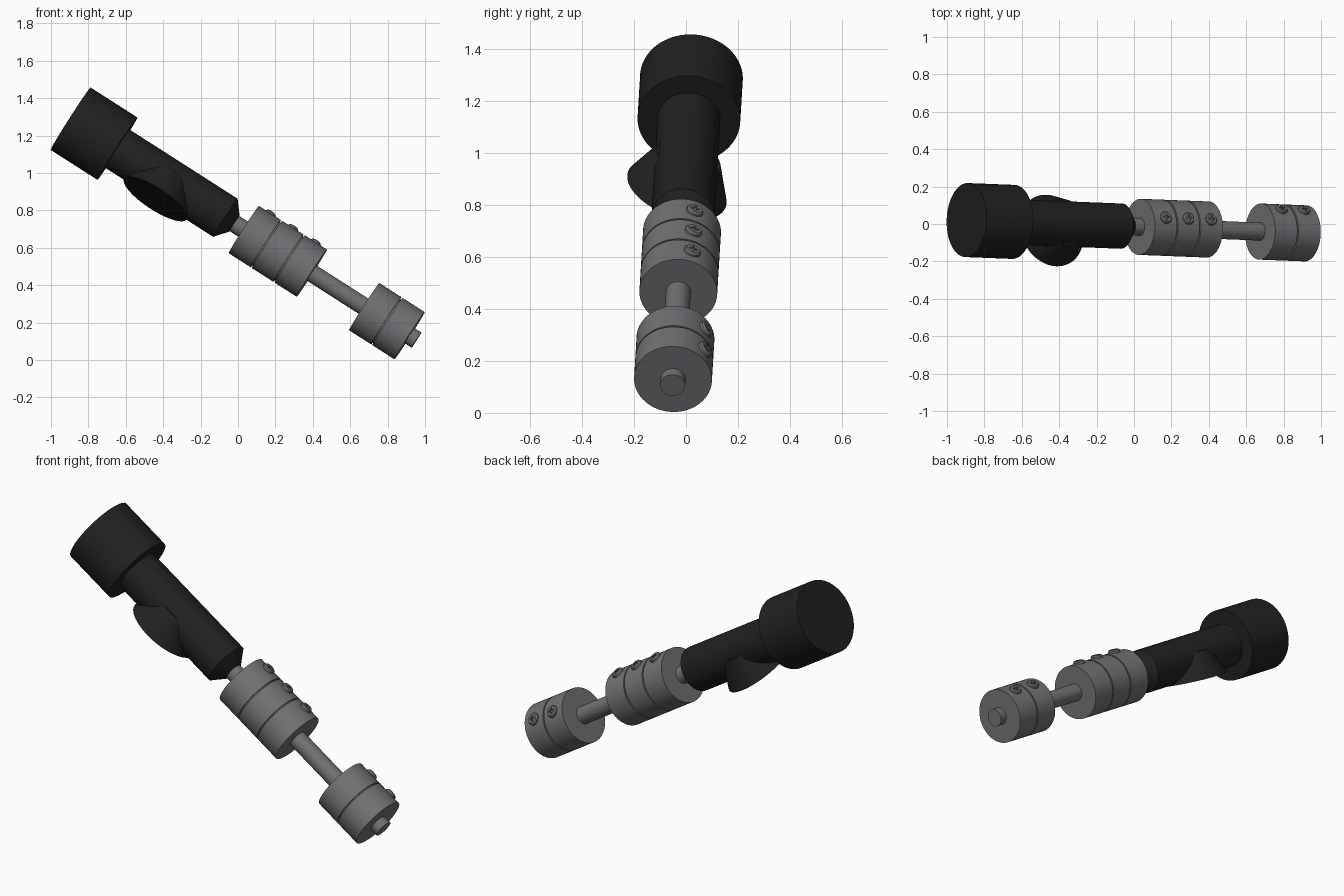
import bpy, bmesh, math
from mathutils import Matrix, Vector

if "Cube" in bpy.data.objects:
    bpy.data.objects.remove(bpy.data.objects["Cube"])

# Tilted main axis: local Z runs down the length, local X is "up", local Y is towards the front
D = Vector((0.842, -0.033, -0.539)).normalized()
U = Vector((0.539, 0, 0.842))
U = (U - D * U.dot(D)).normalized()
FRAME = Matrix((U, D.cross(U), D)).transposed().to_4x4()
FRAME.translation = Vector((-0.895, 0.021, 1.29))


def material(name, rgb):
    m = bpy.data.materials.new(name)
    m.diffuse_color = (*rgb, 1)
    m.use_nodes = True
    m.node_tree.nodes["Principled BSDF"].inputs["Base Color"].default_value = m.diffuse_color
    return m


BLACK = material("black_rubber", (0.015, 0.015, 0.015))
GREY = material("grey_metal", (0.165, 0.167, 0.175))


def place(name, mesh, mat, local=Matrix()):
    ob = bpy.data.objects.new(name, mesh)
    bpy.context.collection.objects.link(ob)
    ob.matrix_world = FRAME @ local
    if not mesh.materials:
        mesh.materials.append(mat)
    return ob


def smooth(ob):
    bpy.ops.object.select_all(action='DESELECT')
    ob.select_set(True)
    bpy.context.view_layer.objects.active = ob
    bpy.ops.object.shade_smooth_by_angle(angle=math.radians(30))


def lathe(name, profile, mat, local=Matrix(), sides=64):
    """Closed solid of revolution from (radius, height) points."""
    bm = bmesh.new()
    rings = [[bm.verts.new((r * math.cos(a), r * math.sin(a), h))
              for a in (2 * math.pi * i / sides for i in range(sides))] for r, h in profile]
    for lo, hi in zip(rings, rings[1:]):
        for i in range(sides):
            j = (i + 1) % sides
            bm.faces.new((lo[i], lo[j], hi[j], hi[i]))
    bm.faces.new(rings[0][::-1])
    bm.faces.new(rings[-1])
    mesh = bpy.data.meshes.new(name)
    bm.to_mesh(mesh)
    bm.free()
    ob = place(name, mesh, mat, local)
    smooth(ob)
    return ob


def radial(t, angle, dist):
    """Matrix whose Z points outwards from the axis at length t."""
    return (Matrix.Translation((0, 0, t)) @ Matrix.Rotation(math.radians(angle), 4, 'Z')
            @ Matrix.Rotation(math.pi / 2, 4, 'Y') @ Matrix.Translation((0, 0, dist)))


# Handle: large end cap, long grip with tapered tip
lathe("end_cap", [(0.198, 0), (0.198, 0.297)], BLACK)
lathe("grip", [(0.121, 0.28), (0.121, 0.983), (0.052, 1.04)], BLACK)
# Flared foot under the grip
lathe("flared_foot", [(0.13, -0.15), (0.2, 0)], BLACK, radial(0.615, 163, 0.122))

# Central rod
lathe("rod", [(0.048, 1.0), (0.048, 2.197)], GREY)


# Stacked discs separated by narrow grooves
def collar(name, start, count, w=0.144, r=0.15, g=0.004):
    prof = []
    for i in range(count):
        a, b = start + i * w, start + (i + 1) * w
        if i:
            prof += [(r - 0.012, a + g), (r, a + g)]
        else:
            prof.append((r, a))
        prof += [(r, b - g), (r - 0.012, b - g)] if i < count - 1 else [(r, b)]
    lathe(name, prof, GREY)


collar("triple_collar", 1.1, 3)
collar("double_collar", 1.865, 2)

# Screw head with a cross recess, cut once and reused
head = lathe("screw_head", [(0.033, -0.02), (0.033, 0.007), (0.027, 0.014)], GREY, sides=32)
bm = bmesh.new()
for sx, sy in ((0.034, 0.009), (0.009, 0.034)):
    m = Matrix.Translation((0, 0, 0.016)) @ Matrix.Diagonal((sx, sy, 0.02, 1))
    bmesh.ops.create_cube(bm, size=1, matrix=m)
cut_mesh = bpy.data.meshes.new("cross_cutter")
bm.to_mesh(cut_mesh)
bm.free()
cutter = place("cross_cutter", cut_mesh, GREY)
cutter.hide_render = True
mod = head.modifiers.new("cross", 'BOOLEAN')
mod.object, mod.operation, mod.solver = cutter, 'DIFFERENCE', 'EXACT'
mod.use_self = True
bpy.context.view_layer.update()
screw = bpy.data.meshes.new_from_object(head.evaluated_get(bpy.context.evaluated_depsgraph_get()))
for ob in (head, cutter):
    bpy.data.objects.remove(ob)

for start, count, angle in ((1.172, 3, -20), (1.937, 2, -53)):
    for i in range(count):
        place("set_screw", screw, GREY, radial(start + 0.144 * i, angle, 0.15))
